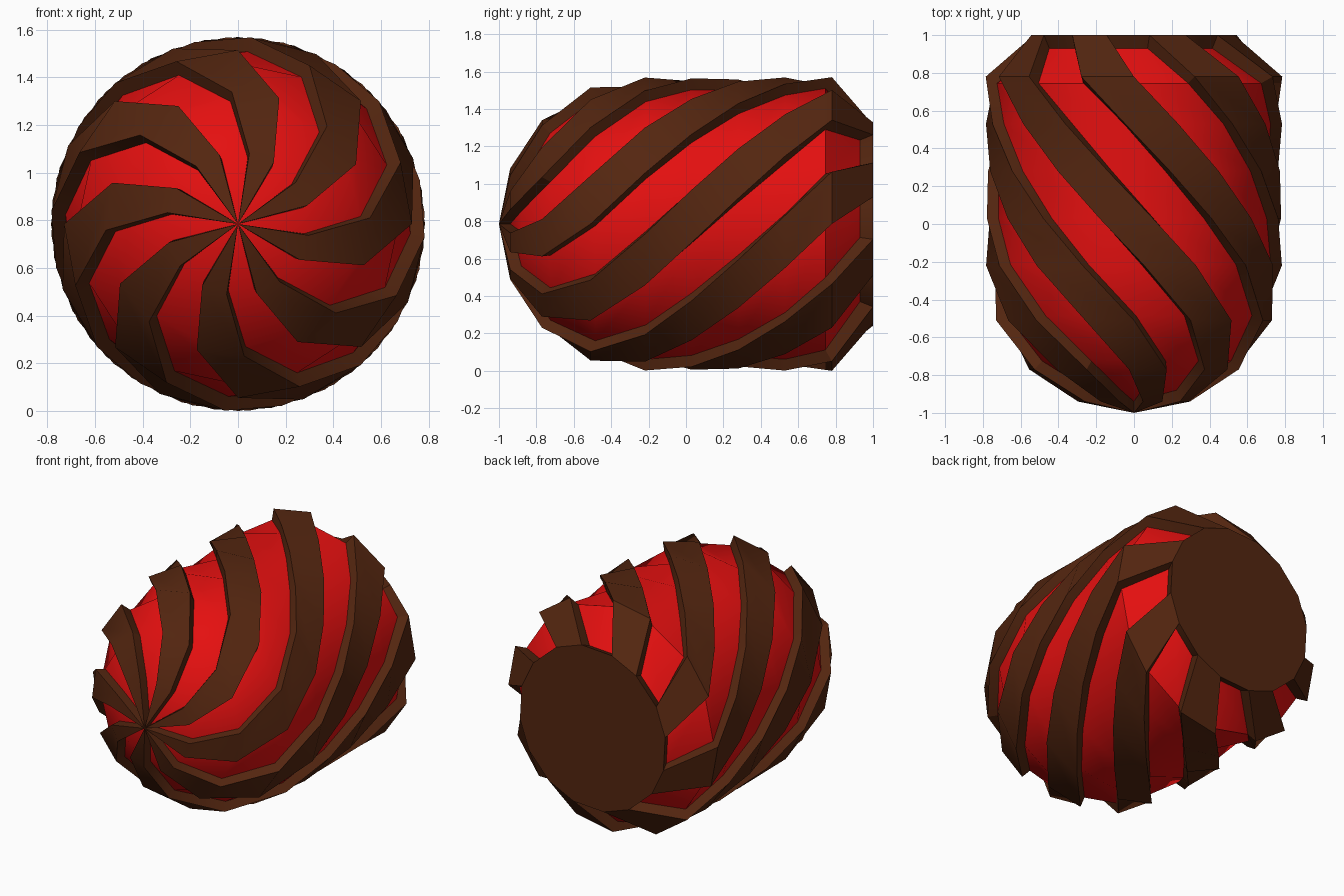
import bpy, bmesh, math

if "Cube" in bpy.data.objects:
    bpy.data.objects.remove(bpy.data.objects["Cube"])

N = 8                 # number of spiral ribs
CZ = 0.785            # axis height
TWIST = 69.8          # degrees of twist per unit along y
# (y, radius) rings: recessed body and raised ribs
INNER = [(-.88, .28), (-.725, .515), (-.485, .672), (-.215, .725), (.03, .725),
         (.28, .725), (.53, .725), (.745, .725), (.93, .52)]
OUTER = [(-.94, .30), (-.77, .555), (-.51, .73), (-.22, .785), (.03, .785),
         (.28, .785), (.53, .785), (.78, .785), (1.0, .55)]
TIP_IN, TIP_OUT = -.94, -1.0
HALF = math.radians(180 / N / 2)


def material(name, col):
    m = bpy.data.materials.new(name)
    m.diffuse_color = (*col, 1)
    m.use_nodes = True
    m.node_tree.nodes["Principled BSDF"].inputs["Base Color"].default_value = m.diffuse_color
    return m


red = material("red", (.78, .005, .005))
brown = material("chocolate brown", (.088, .019, .005))


def ring_center(k, i):
    """Angle of the middle of rib i at ring k."""
    return math.radians(100.4 + TWIST * (OUTER[k][0] + .51) + i * 360 / N)


def point(k, i, side, outer):
    """Edge point of rib i; ribs keep the same width inside and outside."""
    y, r = (OUTER if outer else INNER)[k]
    half = HALF
    if outer:
        half = math.asin(INNER[k][1] * math.sin(HALF) / r)
    a = ring_center(k, i) + side * half
    return (r * math.cos(a), y, CZ + r * math.sin(a))


def finish(bm, name, mat):
    bmesh.ops.recalc_face_normals(bm, faces=bm.faces)
    me = bpy.data.meshes.new(name)
    bm.to_mesh(me)
    bm.free()
    me.materials.append(mat)
    ob = bpy.data.objects.new(name, me)
    bpy.context.collection.objects.link(ob)
    bpy.context.view_layer.objects.active = ob
    ob.select_set(True)
    bpy.ops.object.shade_smooth_by_angle(angle=math.radians(30))
    ob.select_set(False)


K = len(INNER)


def ring(bm, k, outer):
    return [bm.verts.new(point(k, i, s, outer)) for i in range(N) for s in (-1, 1)]


def bridge(bm, a, b):
    for j in range(len(a)):
        n = (j + 1) % len(a)
        bm.faces.new((a[j], a[n], b[n], b[j]))


# red twisted body
bm = bmesh.new()
rings = [ring(bm, k, False) for k in range(K)]
tip = bm.verts.new((0, TIP_IN, CZ))
for j in range(2 * N):
    bm.faces.new((tip, rings[0][j], rings[0][(j + 1) % (2 * N)]))
for a, b in zip(rings, rings[1:]):
    bridge(bm, a, b)
bm.faces.new(rings[-1])
finish(bm, "body", red)

# raised spiral ribs
bm = bmesh.new()
for i in range(N):
    t_in = bm.verts.new((0, TIP_IN, CZ))
    t_out = bm.verts.new((0, TIP_OUT, CZ))
    prev = None
    for k in range(K):
        q = [bm.verts.new(point(k, i, s, o))
             for s, o in ((-1, False), (-1, True), (1, True), (1, False))]
        if prev is None:
            bm.faces.new((t_in, t_out, q[1], q[0]))
            bm.faces.new((t_out, q[2], q[1]))
            bm.faces.new((t_out, t_in, q[3], q[2]))
        else:
            for j in range(3):
                bm.faces.new((prev[j], prev[j + 1], q[j + 1], q[j]))
        prev = q
finish(bm, "spiral_ribs", brown)

# flat rear cap
bm = bmesh.new()
a, b = ring(bm, K - 1, False), ring(bm, K - 1, True)
bridge(bm, a, b)
bm.faces.new(b)
finish(bm, "rear_cap", brown)
